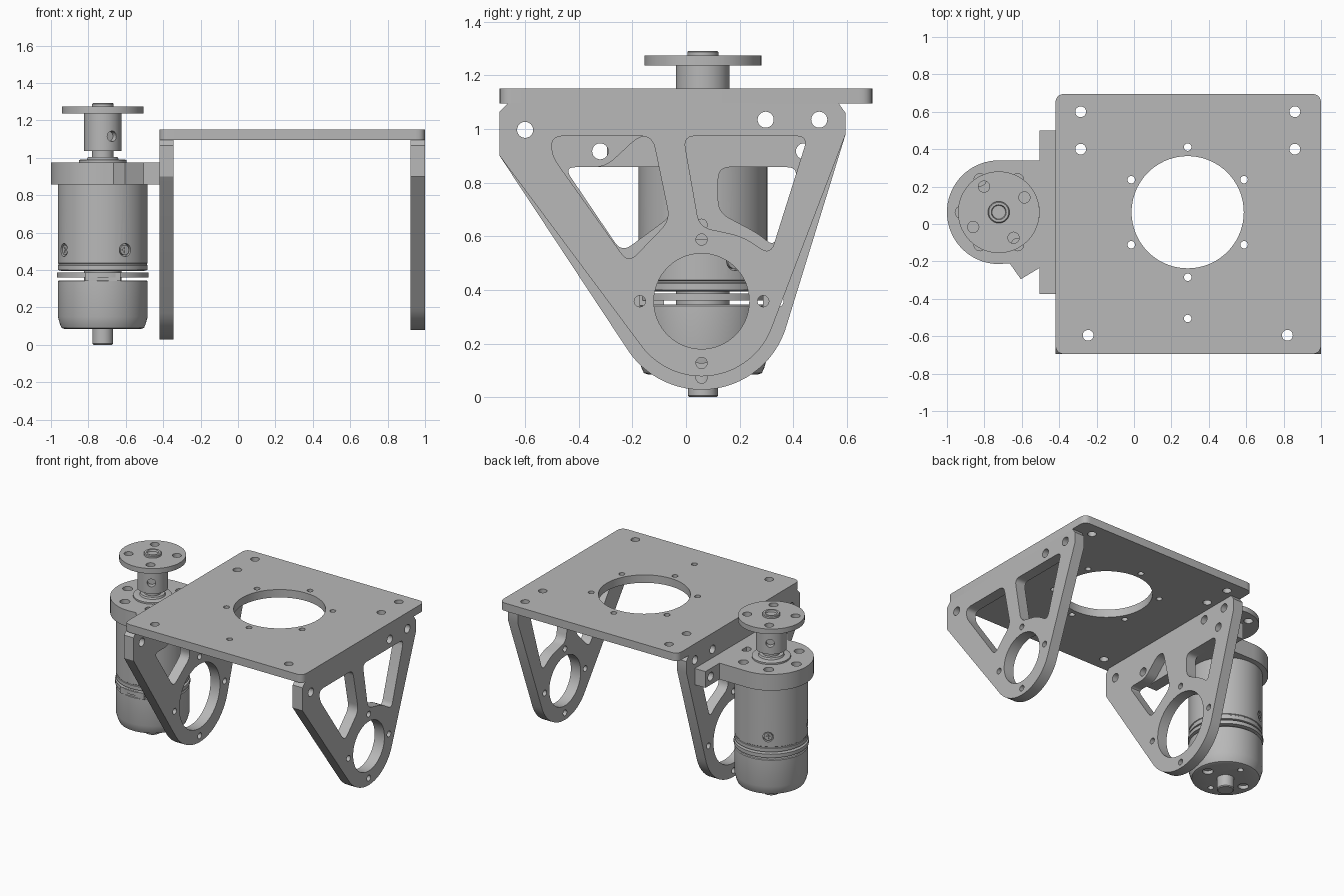
import bpy
from math import cos, sin, pi, radians
from mathutils import Vector, Matrix
from mathutils.geometry import convex_hull_2d

if "Cube" in bpy.data.objects:
    bpy.data.objects.remove(bpy.data.objects["Cube"])

grey = bpy.data.materials.new("plain grey metal")
grey.use_nodes = True
GREY = (0.48, 0.48, 0.48, 1)
grey.diffuse_color = GREY
grey.node_tree.nodes["Principled BSDF"].inputs["Base Color"].default_value = GREY

parts = []
MX, MY = -0.723, 0.063          # motor axis


def make_active(ob):
    bpy.ops.object.select_all(action='DESELECT')
    ob.select_set(True)
    bpy.context.view_layer.objects.active = ob


def add_object(name, data):
    ob = bpy.data.objects.new(name, data)
    bpy.context.collection.objects.link(ob)
    data.materials.append(grey)
    return ob


def circle(x, y, r, n=24):
    return [(x + r * cos(2 * pi * i / n), y + r * sin(2 * pi * i / n)) for i in range(n)]


def ring_of_holes(x, y, radius, r, count, start):
    return [circle(x + radius * cos(a), y + radius * sin(a), r)
            for a in (radians(start) + 2 * pi * i / count for i in range(count))]


def rounded(points, r, steps=6):
    pts = [Vector(p) for p in points]
    out = []
    for i, p in enumerate(pts):
        a, b = pts[i - 1] - p, pts[(i + 1) % len(pts)] - p
        a = p + a.normalized() * min(r, a.length * 0.45)
        b = p + b.normalized() * min(r, b.length * 0.45)
        for k in range(steps + 1):
            t = k / steps
            out.append(tuple(a * (1 - t) ** 2 + p * 2 * t * (1 - t) + b * t * t))
    return out


def sheet(name, loops, low, high, sideways=False):
    """Flat part with holes: the first loop is the outline."""
    cu = bpy.data.curves.new(name, 'CURVE')
    cu.dimensions, cu.fill_mode = '2D', 'BOTH'
    cu.extrude = (high - low) / 2
    for loop in loops:
        sp = cu.splines.new('POLY')
        sp.points.add(len(loop) - 1)
        for pt, (x, y) in zip(sp.points, loop):
            pt.co = (x, y, 0, 1)
        sp.use_cyclic_u = True
    ob = add_object(name, cu)
    mid = (low + high) / 2
    if sideways:
        ob.rotation_euler = (pi / 2, 0, pi / 2)
        ob.location.x = mid
    else:
        ob.location.z = mid
    make_active(ob)
    bpy.ops.object.convert(target='MESH')
    ob = bpy.context.object
    bpy.ops.object.mode_set(mode='EDIT')
    bpy.ops.mesh.select_all(action='SELECT')
    bpy.ops.mesh.remove_doubles(threshold=0.00005)
    bpy.ops.mesh.normals_make_consistent(inside=False)
    bpy.ops.object.mode_set(mode='OBJECT')
    parts.append(ob)
    return ob


def lathe(name, profile, n=64):
    """Turned part on the motor axis, profile given as (radius, height)."""
    verts = [(r * cos(2 * pi * i / n), r * sin(2 * pi * i / n), z)
             for r, z in profile for i in range(n)]
    faces = [(k * n + i, k * n + (i + 1) % n, (k + 1) * n + (i + 1) % n, (k + 1) * n + i)
             for k in range(len(profile) - 1) for i in range(n)]
    faces += [tuple(reversed(range(n))), tuple(range(len(verts) - n, len(verts)))]
    me = bpy.data.meshes.new(name)
    me.from_pydata(verts, [], faces)
    ob = add_object(name, me)
    ob.location = (MX, MY, 0)
    parts.append(ob)
    return ob


def rod(name, start, end, r):
    """Cylinder between two points."""
    a, b = Vector(start), Vector(end)
    bpy.ops.mesh.primitive_cylinder_add(vertices=24, radius=r, depth=(b - a).length,
                                        location=(a + b) / 2)
    ob = bpy.context.object
    ob.name = name
    ob.rotation_euler = (b - a).to_track_quat('Z', 'Y').to_euler()
    ob.data.materials.append(grey)
    return ob


def radial(angle, r, z):
    return (MX + r * cos(radians(angle)), MY + r * sin(radians(angle)), z)


def drill(target, cutters):
    for c in cutters:
        c.hide_render = True
        mod = target.modifiers.new("drill", 'BOOLEAN')
        mod.operation, mod.solver, mod.object = 'DIFFERENCE', 'EXACT', c
        make_active(target)
        bpy.ops.object.modifier_apply(modifier=mod.name)
        bpy.data.objects.remove(c)


# Top plate
PX, PY = 0.287, 0.063
corner_holes = [(-0.285, 0.6), (-0.285, 0.4), (0.86, 0.6), (0.86, 0.4),
                (-0.245, -0.595), (0.82, -0.595)]
sheet("top_plate",
      [rounded([(-0.42, -0.695), (1, -0.695), (1, 0.695), (-0.42, 0.695)], 0.05),
       circle(PX, PY, 0.3, 72), circle(PX, -0.505, 0.02)]
      + ring_of_holes(PX, PY, 0.348, 0.02, 6, 30)
      + [circle(x, y, 0.029) for x, y in corner_holes], 1.095, 1.152)

# Side plates: hull of a top bar and a bearing ring, with two windows
CY, CZ = 0.058, 0.358


def side_plate(name, ring, bore, bolts, windows, extra, low, high):
    pts = [(-0.695, 0.9), (-0.695, 1.065), (-0.665, 1.095),
           (0.57, 1.095), (0.595, 1.06), (0.595, 0.98)] + circle(CY, CZ, ring, 72)
    outline = [pts[i] for i in convex_hull_2d(pts)]
    holes = [(-0.6, 0.997), (0.297, 1.035), (0.497, 1.035)] + extra
    sheet(name, [outline, circle(CY, CZ, bore, 64)]
          + ring_of_holes(CY, CZ, bolts, 0.021, 4, 0)
          + [rounded(w, 0.045) for w in windows]
          + [circle(y, z, 0.03) for y, z in holes], low, high, True)


bracket_holes = [(-0.32, 0.917), (0.44, 0.917)]
side_plate("left_side_plate", 0.28, 0.178, 0.23,
           [[(-0.5, 0.974), (-0.5, 0.9), (-0.215, 0.5), (-0.06, 0.66), (-0.125, 0.974)],
            [(-0.01, 0.974), (0.455, 0.974), (0.315, 0.53), (0.21, 0.6), (0.05, 0.635)]],
           [], 0.922, 1.0)
side_plate("right_side_plate", 0.33, 0.23, 0.285,
           [[(-0.455, 0.858), (-0.24, 0.54), (-0.05, 0.68), (-0.115, 0.974),
             (-0.175, 0.974), (-0.3, 0.858)],
            [(0.12, 0.858), (0.42, 0.858), (0.33, 0.56), (0.27, 0.61), (0.12, 0.69)]],
           bracket_holes, -0.42, -0.345)

# Motor bracket: clamp ring and bolted flange
arc = [(MX + 0.277 * cos(radians(a)), MY + 0.277 * sin(radians(a))) for a in range(90, 271, 5)]
sheet("bracket_clamp",
      [arc + [(-0.665, -0.21), (-0.605, -0.295), (-0.505, -0.235), (-0.505, 0.34)]]
      + ring_of_holes(MX, MY, 0.2, 0.033, 6, 0), 0.858, 0.975)
sheet("bracket_flange",
      [[(-0.375, 0.858), (0.5, 0.858), (0.5, 0.975), (-0.375, 0.975)]]
      + [circle(y, z, 0.03) for y, z in bracket_holes], -0.505, -0.42, True)

# Motor
gearbox = lathe("gearbox_body", [(0.22, 0.395), (0.24, 0.4), (0.24, 0.425), (0.236, 0.428),
                                 (0.236, 0.434), (0.24, 0.437), (0.24, 0.86)])
SCREWS = [30, 120, 210, 300]
drill(gearbox, [rod("cutter", radial(a, 0.22, 0.507), radial(a, 0.3, 0.507), 0.035)
                for a in SCREWS])
for a in SCREWS:
    head = rod("gearbox_screw", radial(a, 0.2, 0.507), radial(a, 0.234, 0.507), 0.027)
    parts.append(head)
    for size in ((0.006, 0.03, 0.008), (0.006, 0.008, 0.03)):
        bpy.ops.mesh.primitive_cube_add(size=1, location=radial(a, 0.235, 0.507))
        slot = bpy.context.object
        slot.name = "screw_cross"
        slot.scale = size
        slot.rotation_euler.z = radians(a)
        slot.data.materials.append(grey)
        parts.append(slot)
lathe("motor_neck", [(0.1, 0.34), (0.1, 0.4)])
lathe("motor_flux_ring", [(0.245, 0.36), (0.245, 0.386)])
can = lathe("motor_can", [(0.205, 0.085), (0.22, 0.09), (0.229, 0.11), (0.24, 0.15),
                          (0.24, 0.34), (0.235, 0.345)])
drill(can, [rod("cutter", radial(a, 0.15, 0.05), radial(a, 0.15, 0.11), r)
            for a, r in ((0, 0.035), (90, 0.02), (180, 0.035), (270, 0.02))])
lathe("rear_shaft", [(0.05, 0), (0.056, 0.006), (0.056, 0.09)])
bpy.ops.mesh.primitive_cube_add(size=1, location=(MX, MY - 0.19, 0.365))
tab = bpy.context.object
tab.name = "motor_terminal"
tab.scale = (0.19, 0.09, 0.045)
tab.data.materials.append(grey)
parts.append(tab)

# Output shaft, hub and mounting disc
lathe("shaft_collar", [(0.127, 0.97), (0.127, 0.987), (0.12, 0.99), (0.085, 0.99),
                       (0.08, 1.003), (0.057, 1.003), (0.057, 1.05)])
hub = lathe("hub", [(0.1, 1.037), (0.1, 1.24)])
drill(hub, [rod("cutter", radial(a, 0.06, 1.115), radial(a, 0.14, 1.115), 0.028)
            for a in (-60, 120)])
sheet("hub_disc", [circle(MX, MY, 0.218, 72)]
      + ring_of_holes(MX, MY, 0.158, 0.03, 4, 30), 1.237, 1.274)
lathe("shaft_tip", [(0.058, 1.27), (0.058, 1.287), (0.053, 1.292), (0.04, 1.292),
                    (0.036, 1.28), (0.025, 1.28)])

# Smooth round walls, keep edges sharp
bpy.ops.object.select_all(action='DESELECT')
for ob in parts:
    ob.select_set(True)
bpy.context.view_layer.objects.active = parts[0]
bpy.ops.object.shade_smooth_by_angle(angle=radians(30))
